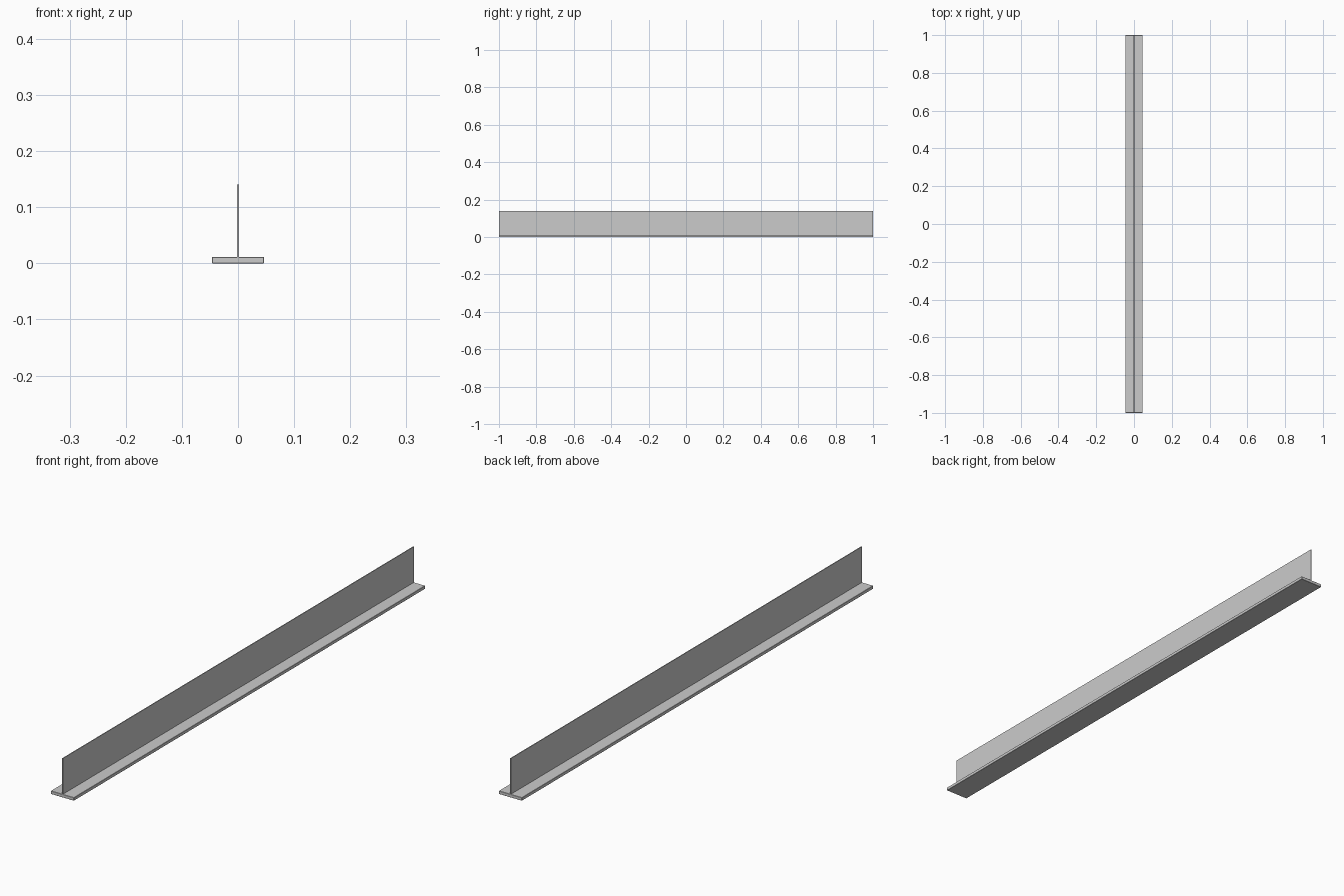
import bpy

if "Cube" in bpy.data.objects:
    bpy.data.objects.remove(bpy.data.objects["Cube"])

LENGTH = 2.0


def bar(name, width, z0, z1, bevel):
    """Full-length box centred on x and y, spanning z0 to z1."""
    bpy.ops.mesh.primitive_cube_add(size=1, location=(0, 0, (z0 + z1) / 2))
    ob = bpy.context.object
    ob.name = name
    ob.scale = (width, LENGTH, z1 - z0)
    bpy.ops.object.transform_apply(location=False, rotation=False, scale=True)
    if bevel:
        mod = ob.modifiers.new("edge_bevel", "BEVEL")
        mod.width = bevel
        mod.segments = 1
    return ob


# Flat foot strip with slightly softened edges
bar("base_flange", 0.092, 0.0, 0.0115, 0.0008)

# Thin upright blade standing along the centre of the foot
bar("upright_web", 0.003, 0.0105, 0.1405, 0)
